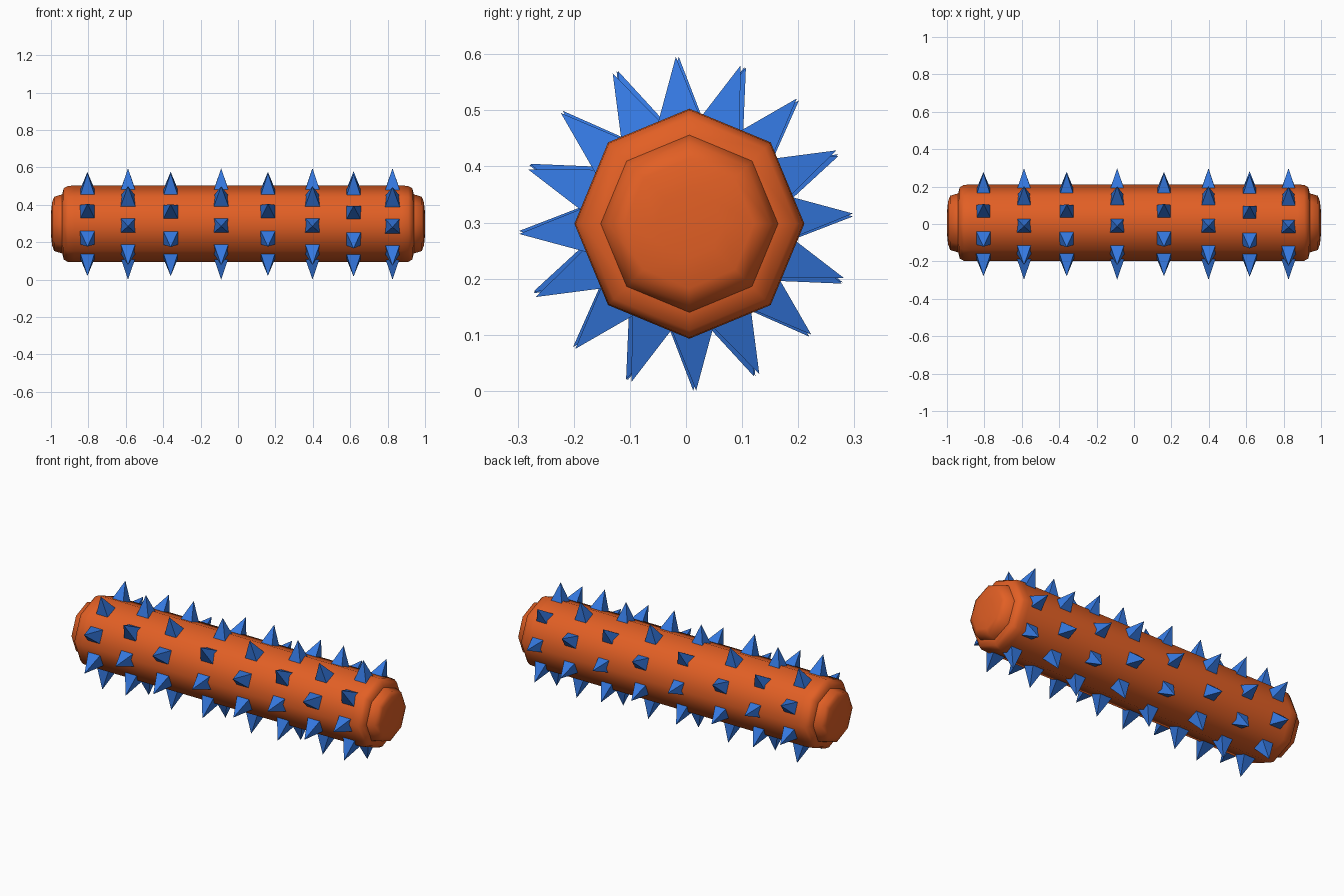
import bpy, bmesh, math
from mathutils import Vector

if "Cube" in bpy.data.objects:
    bpy.data.objects.remove(bpy.data.objects["Cube"])

def material(name, rgb):
    m = bpy.data.materials.new(name)
    m.diffuse_color = (*rgb, 1)
    m.use_nodes = True
    m.node_tree.nodes["Principled BSDF"].inputs["Base Color"].default_value = m.diffuse_color
    return m

ORANGE = material("orange", (0.76, 0.115, 0.018))
BLUE = material("blue", (0.035, 0.19, 0.75))
CZ = 0.298

def finish(bm, name, mat):
    bmesh.ops.recalc_face_normals(bm, faces=bm.faces[:])
    me = bpy.data.meshes.new(name)
    bm.to_mesh(me)
    bm.free()
    me.materials.append(mat)
    ob = bpy.data.objects.new(name, me)
    bpy.context.collection.objects.link(ob)
    return ob

# Eight-sided roller body with rounded shoulders and domed end caps
half = [(0.875, 0.205), (0.91, 0.203), (0.932, 0.19), (0.94, 0.158),
        (0.983, 0.145), (0.994, 0.115), (1.0, 0.06)]
profile = [(-x, r) for x, r in reversed(half)] + half
SIDES = 8
bm = bmesh.new()
rings = []
for x, r in profile:
    rings.append([bm.verts.new((x, 0.006 + r * math.cos(a), CZ + r * math.sin(a)))
                  for a in (math.tau * i / SIDES for i in range(SIDES))])
for a, b in zip(rings, rings[1:]):
    for i in range(SIDES):
        j = (i + 1) % SIDES
        bm.faces.new((a[i], a[j], b[j], b[i]))
bm.faces.new(rings[0])
bm.faces.new(rings[-1])
# smooth round the barrel, creased where each cap meets its shoulder
for f in bm.faces:
    f.smooth = True
for e in bm.edges:
    if all(abs(abs(v.co.x) - 0.94) < 1e-4 for v in e.verts):
        e.smooth = False
finish(bm, "roller_body", ORANGE)

# Rings of four-sided spikes, every other ring turned by half a step
def spike(bm, x, ang, base_r=0.17, tip_r=0.298, w=0.043):
    out = Vector((0, math.cos(ang), math.sin(ang)))
    side = Vector((0, -math.sin(ang), math.cos(ang)))
    along = Vector((1, 0, 0))
    c = Vector((x, 0, CZ))
    base = [bm.verts.new(c + out * base_r + along * (u * w) + side * (v * w))
            for u, v in ((-1, -1), (1, -1), (1, 1), (-1, 1))]
    tip = bm.verts.new(c + out * tip_r)
    bm.faces.new(base)
    for i in range(4):
        bm.faces.new((base[i], base[(i + 1) % 4], tip))

ring_x = [-0.805, -0.588, -0.36, -0.09, 0.16, 0.398, 0.618, 0.826]
turn = [24, 2.5, 24.5, 2.5, 24, 2.5, 26, 3.5]
for n, (x, t) in enumerate(zip(ring_x, turn)):
    bm = bmesh.new()
    for k in range(8):
        spike(bm, x, math.radians(t + 45 * k))
    finish(bm, f"spike_ring_{n + 1}", BLUE)
